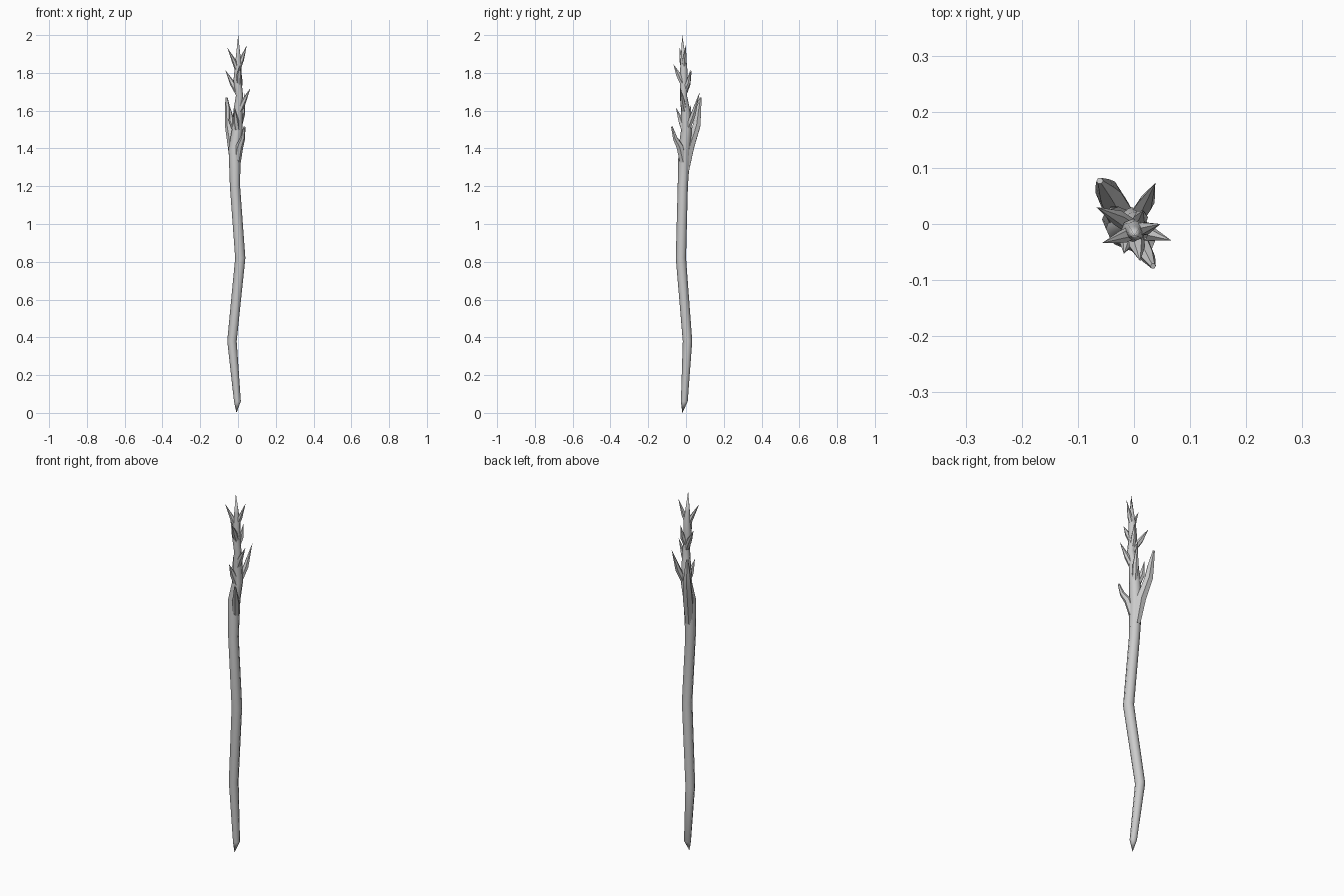
import bpy, bmesh, math
from mathutils import Vector


def tube(name, pts, sides=8):
    """Sweep horizontal-ish rings through (x, y, z, radius); radius 0 makes a point."""
    bm = bmesh.new()
    rings = []
    for i, p in enumerate(pts):
        c, r = Vector(p[:3]), p[3]
        if r == 0:
            rings.append([bm.verts.new(c)])
            continue
        a, b = pts[max(i - 1, 0)], pts[min(i + 1, len(pts) - 1)]
        d = (Vector(b[:3]) - Vector(a[:3])).normalized()
        u = Vector((0, 1, 0)).cross(d).normalized()
        v = d.cross(u)
        rings.append([bm.verts.new(c + r * (u * math.cos(t) + v * math.sin(t)))
                      for t in (2 * math.pi * k / sides for k in range(sides))])
    for a, b in zip(rings, rings[1:]):
        for k in range(sides):
            n = (k + 1) % sides
            if len(a) == 1:
                bm.faces.new((a[0], b[n], b[k]))
            elif len(b) == 1:
                bm.faces.new((a[k], a[n], b[0]))
            else:
                bm.faces.new((a[k], a[n], b[n], b[k]))
    for ring in (rings[0], rings[-1]):
        if len(ring) > 1:
            bm.faces.new(ring)
    bmesh.ops.recalc_face_normals(bm, faces=bm.faces)
    me = bpy.data.meshes.new(name)
    bm.to_mesh(me)
    bm.free()
    ob = bpy.data.objects.new(name, me)
    bpy.context.collection.objects.link(ob)
    bpy.ops.object.select_all(action='DESELECT')
    ob.select_set(True)
    bpy.context.view_layer.objects.active = ob
    bpy.ops.object.shade_smooth_by_angle(angle=math.radians(50))
    return ob


# Crooked shaft, tapering into the central spike
tube("shaft", [
    (-0.008, -0.02, 0.0, 0), (-0.003, -0.009, 0.06, 0.018),
    (-0.032, 0.008, 0.38, 0.025), (0.012, -0.027, 0.82, 0.027),
    (-0.016, -0.017, 1.2, 0.027), (-0.018, -0.008, 1.4, 0.032),
    (-0.004, 0.002, 1.5, 0.028), (0.0, -0.002, 1.6, 0.024),
    (0.008, -0.014, 1.68, 0.019), (-0.003, -0.012, 1.76, 0.021),
    (0.002, -0.012, 1.84, 0.018), (0.001, -0.015, 1.89, 0.012),
    (0.001, -0.02, 2.0, 0)])

# Large blade-like branch at the back left
tube("large_branch", [
    (-0.018, -0.002, 1.28, 0.02), (-0.027, 0.02, 1.41, 0.027),
    (-0.046, 0.056, 1.52, 0.023), (-0.052, 0.065, 1.59, 0.017),
    (-0.061, 0.077, 1.67, 0.006)], 6)

# Lower front twig with a blunt end
tube("lower_twig", [
    (-0.005, -0.015, 1.33, 0.02), (0.008, -0.033, 1.41, 0.02),
    (0.025, -0.058, 1.455, 0.013), (0.034, -0.075, 1.515, 0.005)], 6)

# Thorns: root, swollen middle, tip
thorns = [
    ((0.0, -0.005, 1.48), (-0.012, -0.027, 1.55), (-0.018, -0.053, 1.615), 0.016),
    ((0.002, 0.008, 1.5), (0.022, 0.038, 1.58), (0.038, 0.073, 1.7), 0.015),
    ((0.0, -0.005, 1.58), (0.028, -0.018, 1.645), (0.066, -0.029, 1.72), 0.014),
    ((-0.005, 0.005, 1.47), (-0.035, 0.018, 1.55), (-0.045, 0.025, 1.63), 0.015),
    ((0.006, -0.012, 1.68), (-0.03, 0.012, 1.745), (-0.067, 0.03, 1.815), 0.014),
    ((0.002, -0.012, 1.73), (0.006, -0.04, 1.79), (0.011, -0.066, 1.845), 0.014),
    ((0.004, -0.01, 1.7), (0.012, 0.012, 1.75), (0.016, 0.024, 1.82), 0.013),
    ((0.001, -0.012, 1.8), (-0.02, -0.023, 1.86), (-0.057, -0.034, 1.935), 0.012),
    ((0.001, -0.012, 1.82), (0.02, -0.008, 1.87), (0.047, 0.0, 1.95), 0.012)]
for i, (a, b, c, r) in enumerate(thorns):
    tube(f"thorn_{i + 1}", [(*a, r), (*b, r), (*c, 0)], 6)
